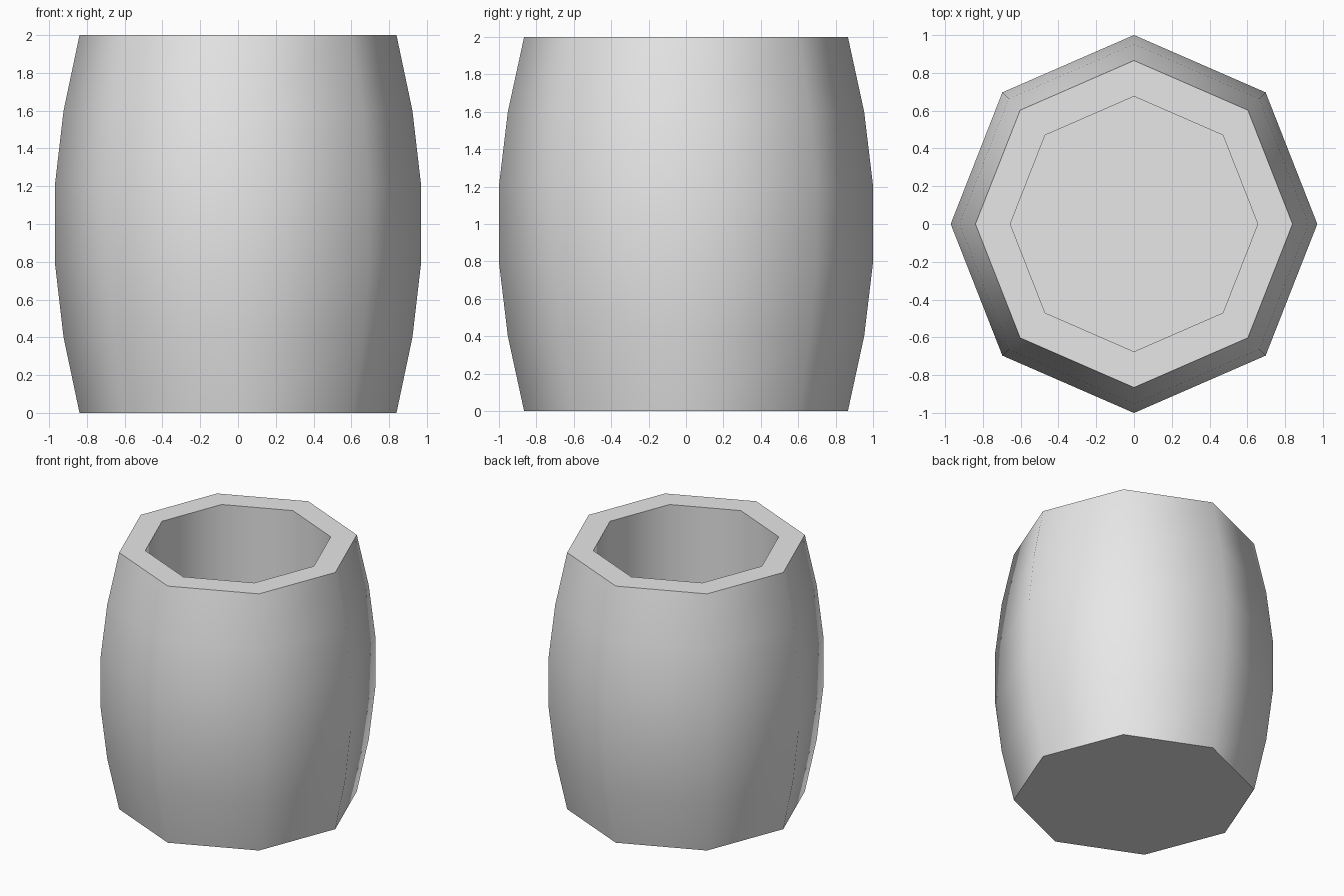
import bpy, bmesh, math

default_cube = bpy.data.objects.get("Cube")
if default_cube:
    bpy.data.objects.remove(default_cube, do_unlink=True)

# Plain grey material
grey = bpy.data.materials.new("light grey")
grey.use_nodes = True
colour = (0.8, 0.8, 0.8, 1)
grey.diffuse_color = colour
grey.node_tree.nodes["Principled BSDF"].inputs["Base Color"].default_value = colour

SIDES = 8
# (radius, height) up the bulging outer wall, over the rim, down the straight bore
PROFILE = [(0.865, 0), (0.952, 0.4), (1, 0.8), (1, 1.2), (0.952, 1.6),
           (0.865, 2), (0.675, 2), (0.675, 0.2)]


def ring(bm, radius, z):
    """Octagon that is slightly narrower in x than in y."""
    verts = []
    for i in range(SIDES):
        a = math.tau * i / SIDES
        r = radius * (0.97 + 0.03 * math.sin(a) ** 2)
        verts.append(bm.verts.new((r * math.cos(a), r * math.sin(a), z)))
    return verts


# Hollow barrel-shaped cup
bm = bmesh.new()
rings = [ring(bm, r, z) for r, z in PROFILE]
for low, high in zip(rings, rings[1:]):
    for i in range(SIDES):
        j = (i + 1) % SIDES
        bm.faces.new((low[i], low[j], high[j], high[i]))
bm.faces.new(rings[0][::-1])   # underside
bm.faces.new(rings[-1])        # inner floor
bmesh.ops.recalc_face_normals(bm, faces=bm.faces)

mesh = bpy.data.meshes.new("barrel_cup")
bm.to_mesh(mesh)
bm.free()
mesh.materials.append(grey)
cup = bpy.data.objects.new("barrel_cup", mesh)
bpy.context.collection.objects.link(cup)

# Smooth staves, sharp rim and base
bpy.ops.object.select_all(action="DESELECT")
cup.select_set(True)
bpy.context.view_layer.objects.active = cup
bpy.ops.object.shade_smooth_by_angle(angle=math.radians(60))
